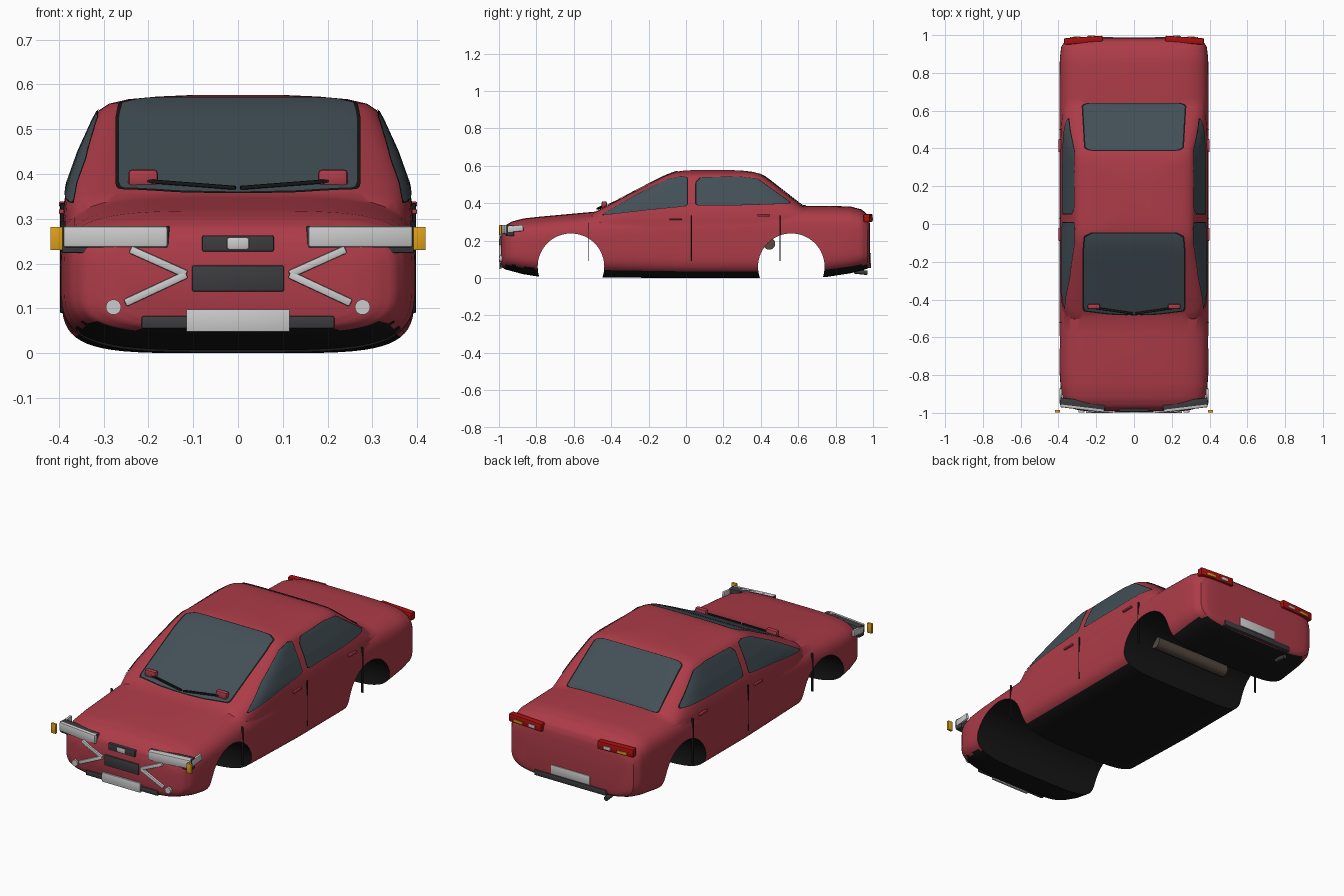
import bpy, bmesh
from math import cos, sin, pi, radians, copysign
from mathutils import Vector, Matrix
from mathutils.bvhtree import BVHTree

if "Cube" in bpy.data.objects:
    bpy.data.objects.remove(bpy.data.objects["Cube"])


def material(name, r, g, b):
    m = bpy.data.materials.new(name)
    m.diffuse_color = (r, g, b, 1)
    m.use_nodes = True
    m.node_tree.nodes["Principled BSDF"].inputs["Base Color"].default_value = m.diffuse_color
    return m


RED = material("paint", .42, .045, .065)
DARK = material("underside", .008, .008, .008)
TRIM = material("trim", .045, .045, .05)
GLASS = material("glass", .055, .08, .095)
LIGHT = material("light_grey", .6, .6, .6)
AMBER = material("amber", .75, .35, .01)
LAMP = material("lamp_red", .4, .005, .005)
BROWN = material("muffler_brown", .09, .065, .05)


def finish(name, bm, *mats):
    bmesh.ops.recalc_face_normals(bm, faces=bm.faces)
    me = bpy.data.meshes.new(name)
    bm.to_mesh(me)
    bm.free()
    for m in mats:
        me.materials.append(m)
    ob = bpy.data.objects.new(name, me)
    bpy.context.collection.objects.link(ob)
    return ob


def activate(ob):
    bpy.ops.object.select_all(action='DESELECT')
    ob.select_set(True)
    bpy.context.view_layer.objects.active = ob


def smooth(ob, angle=35):
    activate(ob)
    bpy.ops.object.shade_smooth_by_angle(angle=radians(angle))


def loft(name, rings, *mats):
    bm = bmesh.new()
    vs = [[bm.verts.new(p) for p in r] for r in rings]
    n = len(vs[0])
    for a, b in zip(vs, vs[1:]):
        for i in range(n):
            bm.faces.new((a[i], a[(i + 1) % n], b[(i + 1) % n], b[i]))
    bm.faces.new(vs[0])
    bm.faces.new(vs[-1])
    return finish(name, bm, *mats)


def oval(a, b, n, count):
    """Superellipse outline with half sizes a, b."""
    pw = lambda v: copysign(abs(v) ** (2 / n), v)
    return [(a * pw(cos(2 * pi * (i + .5) / count)), b * pw(sin(2 * pi * (i + .5) / count))) for i in range(count)]


def resample(rows, k):
    out = [tuple(u + (v - u) * j / k for u, v in zip(a, b)) for a, b in zip(rows, rows[1:]) for j in range(k)]
    return out + [rows[-1]]


def boolean(ob, other, op):
    m = ob.modifiers.new(op, 'BOOLEAN')
    m.operation, m.solver, m.object = op, 'EXACT', other
    activate(ob)
    bpy.ops.object.modifier_apply(modifier=m.name)
    bpy.data.objects.remove(other)


# Lower body: y, half width, bottom, top, squareness
stations = [(-.99, .26, .07, .22, 4), (-.982, .31, .055, .26, 4), (-.965, .35, .045, .282, 4),
            (-.93, .375, .036, .302, 4), (-.87, .388, .02, .318, 4), (-.78, .395, .006, .328, 4),
            (-.47, .395, .002, .356, 4), (0, .395, 0, .375, 5), (.5, .395, 0, .385, 5),
            (.75, .395, .005, .386, 4.5), (.88, .393, .025, .382, 4.5), (.94, .385, .04, .366, 4.5),
            (.97, .365, .05, .34, 4.5), (.98, .335, .06, .315, 4.5), (.984, .29, .08, .28, 4.5)]
rings = [[(x, y, (lo + hi) / 2 + z) for x, z in oval(w, (hi - lo) / 2, n, 64)]
         for y, w, lo, hi, n in resample(stations, 3)]
body = loft("car_body", rings, RED, DARK)
for p in body.data.polygons:
    if p.normal.z < -.8:
        p.material_index = 1

# Cabin: z, front y, rear y, half width
levels = [(.2, -.54, .70, .385), (.30, -.55, .70, .391), (.34, -.51, .69, .388), (.38, -.435, .63, .38),
          (.45, -.30, .54, .355), (.52, -.165, .45, .323), (.542, -.12, .42, .311), (.557, -.085, .39, .288),
          (.567, -.055, .36, .245), (.573, -.02, .31, .18), (.577, .04, .24, .09)]
rings = [[(x, (f + r) / 2 + y, z) for x, y in oval(w, (r - f) / 2, 8, 64)]
         for z, f, r, w in resample(levels, 2)]
boolean(body, loft("cabin", rings, RED, DARK), 'UNION')

# Wheel arches run through the full width
for yc in (-.615, .563):
    ring = [(yc + .178 * cos(2 * pi * i / 64), .06 + .178 * sin(2 * pi * i / 64)) for i in range(64)]
    cutter = loft("arch_cutter", [[(x, y, z) for y, z in ring] for x in (-.6, .6)], RED, DARK)
    for p in cutter.data.polygons:
        p.material_index = 1
    boolean(body, cutter, 'DIFFERENCE')
smooth(body)

tmp = bmesh.new()
tmp.from_mesh(body.data)
tree = BVHTree.FromBMesh(tmp)
tmp.free()


def cast(view, a, b):
    """Point and normal on the body seen from a side."""
    o, d = {'right': ((2, a, b), (-1, 0, 0)), 'left': ((-2, a, b), (1, 0, 0)), 'top': ((a, b, 2), (0, 0, -1)),
            'front': ((a, -2, b), (0, 1, 0)), 'back': ((a, 2, b), (0, -1, 0))}[view]
    hit, nor, _, _ = tree.ray_cast(Vector(o), Vector(d))
    return (hit, nor) if hit else (Vector(o) + Vector(d) * 1.61, -Vector(d))


def patch(name, view, pts, mat, off, scales, fill):
    """Rounded panel wrapped onto the body."""
    pts = [Vector(p) for p in pts]
    pts = [a.lerp(b, j / 5) for a, b in zip(pts, pts[1:] + pts[:1]) for j in range(5)]
    for _ in range(2):
        pts = [a.lerp(b, t) for a, b in zip(pts, pts[1:] + pts[:1]) for t in (.25, .75)]
    c = sum(pts, Vector((0, 0))) / len(pts)
    bm = bmesh.new()

    def vert(p):
        hit, nor = cast(view, p.x, p.y)
        return bm.verts.new(hit + nor * off)
    vs = [[vert(c + (p - c) * s) for p in pts] for s in scales]
    n = len(pts)
    for a, b in zip(vs, vs[1:]):
        for i in range(n):
            bm.faces.new((a[i], a[(i + 1) % n], b[(i + 1) % n], b[i]))
    if fill:
        mid = vert(c)
        for i in range(n):
            bm.faces.new((vs[-1][i], vs[-1][(i + 1) % n], mid))
    ob = finish(name, bm, mat)
    # face the panel outward
    if sum((p.normal.dot(cast(view, c.x, c.y)[1]) for p in ob.data.polygons)) < 0:
        ob.data.flip_normals()
    smooth(ob, 60)


def window(name, view, pts):
    patch(name, view, pts, GLASS, .004, (1, .9, .75, .6, .4, .2), True)
    patch(name + "_seal", view, pts, DARK, .003, (1.03, .985), False)


window("windshield", 'top', [(-.265, -.455), (-.13, -.472), (0, -.477), (.13, -.472), (.265, -.455),
                             (.265, -.15), (.258, -.07), (.22, -.05), (-.22, -.05), (-.258, -.07), (-.265, -.15)])
window("rear_window", 'top', [(-.27, .638), (-.255, .39), (.255, .39), (.27, .638)])
for side in ('left', 'right'):
    window(side + "_front_window", side, [(-.45, .335), (-.28, .435), (-.1, .525), (-.03, .54), (.005, .535),
                                          (.005, .385), (-.2, .365)])
    window(side + "_rear_window", side, [(.055, .388), (.055, .51), (.08, .535), (.28, .54), (.38, .528),
                                         (.56, .398), (.3, .39)])


def box(name, loc, size, mat, rot=None, bevel=.004):
    bm = bmesh.new()
    bmesh.ops.create_cube(bm, size=1, matrix=Matrix.Diagonal((*size, 1)))
    bmesh.ops.bevel(bm, geom=bm.edges[:], offset=min(bevel, min(size) * .3), segments=2, affect='EDGES', profile=.5)
    bm.transform(Matrix.Translation(loc) @ (rot or Matrix()))
    ob = finish(name, bm, mat)
    smooth(ob)
    return ob


def bar(name, p, q, w, h, mat):
    p, q = Vector(p), Vector(q)
    box(name, (p + q) / 2, (w, (q - p).length, h), mat, (q - p).to_track_quat('Y', 'Z').to_matrix().to_4x4())


def rod(name, p, q, r, mat):
    p, q = Vector(p), Vector(q)
    bm = bmesh.new()
    m = Matrix.Translation((p + q) / 2) @ (q - p).to_track_quat('Z', 'Y').to_matrix().to_4x4()
    bmesh.ops.create_cone(bm, cap_ends=True, segments=24, radius1=r, radius2=r, depth=(q - p).length, matrix=m)
    smooth(finish(name, bm, mat))


# Front centre and rear centre parts
box("grille", (0, -.98, .245), (.16, .03, .036), TRIM)
box("grille_insert", (0, -.99, .245), (.05, .016, .026), LIGHT)
box("intake", (0, -.985, .167), (.206, .024, .058), TRIM)
box("front_bumper_strip", (0, -.98, .069), (.43, .03, .028), TRIM)
box("front_plate", (0, -.993, .073), (.23, .012, .05), LIGHT, bevel=.001)
box("rear_bumper_strip", (0, .975, .068), (.43, .03, .03), TRIM)
box("rear_plate", (0, .984, .11), (.23, .01, .048), LIGHT, bevel=.001)
rod("muffler", (-.23, .445, .183), (.23, .445, .183), .032, BROWN)
rod("exhaust_tip", (-.2, .90, .035), (-.2, .97, .027), .012, TRIM)

# Mirrored parts
for s, side in ((1, "right_"), (-1, "left_")):
    turn = Matrix.Rotation(.12 * s, 4, 'Z')
    box(side + "headlight", (.272 * s, -.967, .26), (.235, .034, .048), LIGHT, turn, .006)
    box(side + "headlight_housing", (.272 * s, -.953, .254), (.24, .04, .06), TRIM, turn)
    bar(side + "side_lamp", (.386 * s, -.955, .26), (.388 * s, -.87, .268), .014, .034, LIGHT)
    box(side + "indicator", (.405 * s, -.992, .256), (.028, .014, .052), AMBER, bevel=.002)
    for end, tag in (((.24, .232), "upper"), ((.252, .112), "lower")):
        a, b = cast('front', .115 * s, .176)[0], cast('front', end[0] * s, end[1])[0]
        bar(side + tag + "_brace", a, b, .022, .018, LIGHT)
    f = cast('front', .278 * s, .103)[0]
    rod(side + "fog_lamp", f + Vector((0, -.012, 0)), f + Vector((0, .02, 0)), .017, LIGHT)
    # wiper and mirror at the windshield base
    ends = [cast('top', x * s, y)[0] + Vector((0, -.004, .008)) for x, y in ((.005, -.47), (.21, -.44))]
    bar(side + "wiper", *ends, .012, .009, DARK)
    box(side + "mirror", (.212 * s, -.437, .391), (.066, .028, .038), RED, bevel=.008)
    rod(side + "mirror_stalk", (.19 * s, -.43, .36), (.2 * s, -.437, .38), .006, TRIM)
    # door seams and handles
    for i, (y, lo, hi) in enumerate(((-.52, .09, .295), (.03, .09, .335), (.502, .09, .335))):
        box(side + "door_seam_%d" % i, (.391 * s, y, (lo + hi) / 2), (.012, .004, hi - lo), DARK, bevel=0.001)
    for y, z, tag in ((-.055, .316, "front"), (.415, .333, "rear")):
        box(side + tag + "_handle", (.393 * s, y, z), (.014, .068, .011), RED)
    # tail lamp with coloured inserts
    turn = Matrix.Rotation(-.07 * s, 4, 'Z')
    box(side + "tail_lamp", (.268 * s, .973, .32), (.205, .034, .044), LAMP, turn, .006)
    box(side + "tail_indicator", (.31 * s, .986, .312), (.055, .012, .014), AMBER, turn, .002)
    box(side + "reverse_lamp", (.225 * s, .992, .316), (.04, .012, .016), LIGHT, turn, .002)
